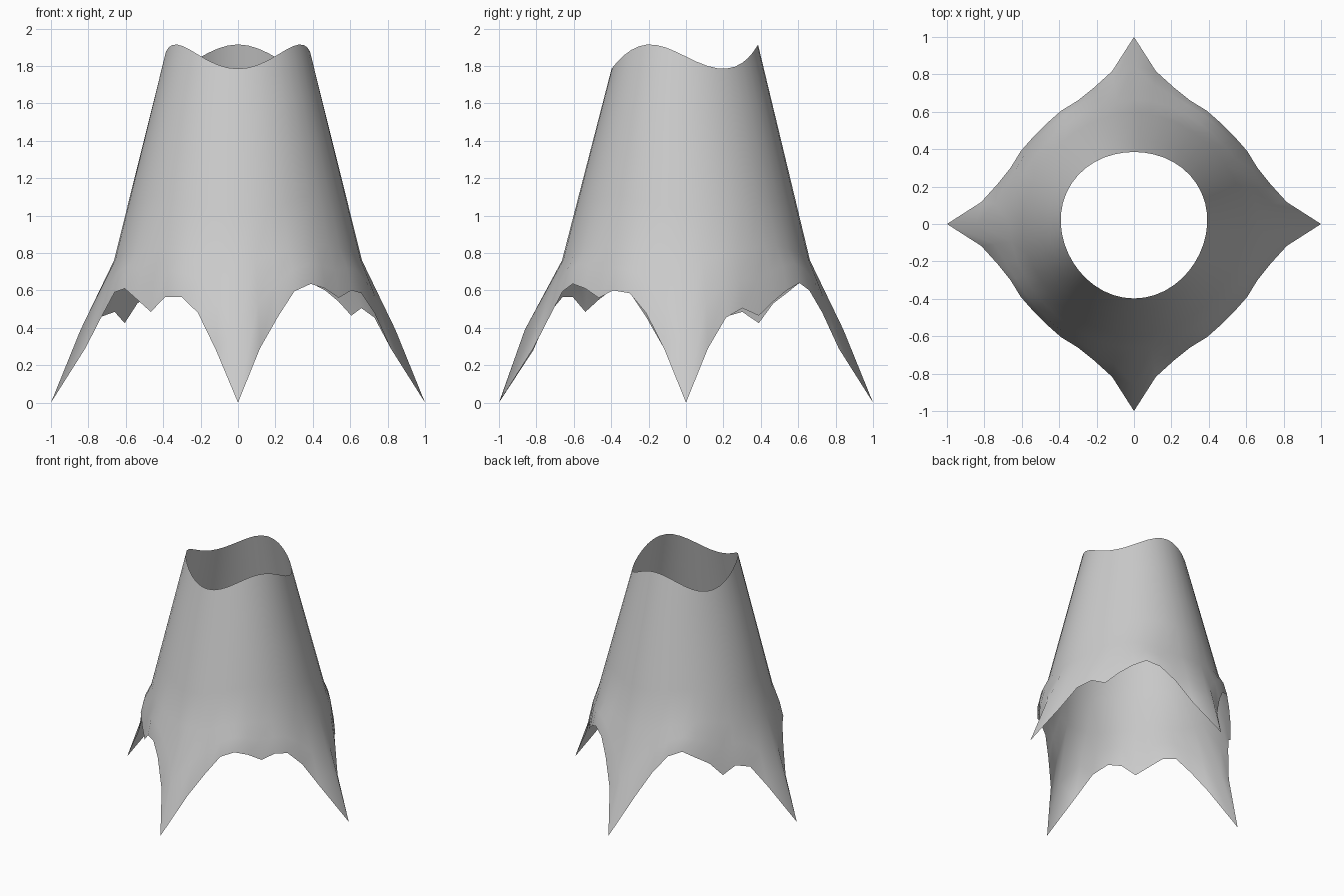
import bpy, bmesh, math

if "Cube" in bpy.data.objects:
    bpy.data.objects.remove(bpy.data.objects["Cube"])

SEG = 44  # eleven steps per quadrant

# hem radius from a spike to the middle of a quadrant (mirrored)
half = [1.0, 0.825, 0.76, 0.725, 0.72, 0.712]
hem_r = (half + half[:0:-1]) * 4
# ragged hem heights, counter-clockwise from the front spike
hem_z = [0, .29, .46, .595, .635, .61, .56, .60, .585, .48, .29,   # front right
         0, .29, .455, .505, .465, .54, .60, .64, .60, .48, .29,   # back right
         0, .29, .48, .60, .64, .585, .53, .425, .485, .46, .29,   # back left
         0, .29, .46, .59, .61, .55, .485, .565, .565, .48, .28]   # front left


def lerp(a, b, t):
    return a + (b - a) * t


def profile(i):
    """(radius, height) pairs of one strip, from rim to hem."""
    ang = 2 * math.pi * i / SEG
    rim_z = 1.85 - 0.065 * math.cos(3 * ang)       # three waves round the rim
    rim = (0.385 + 0.1 * (1.915 - rim_z), rim_z)
    diag = math.sin(2 * ang) ** 2
    kink = (0.663 - 0.022 * diag, 0.76 + 0.08 * diag)
    hem = (hem_r[i], hem_z[i])
    upper = [(lerp(rim[0], kink[0], k / 4), lerp(rim[1], kink[1], k / 4)) for k in range(5)]
    bulge = 0.03 if i == 0 else 0.01
    mid = (lerp(kink[0], hem[0], 0.5) + bulge, lerp(kink[1], hem[1], 0.5) + 0.01)
    return upper + [mid, hem]


# flared sleeve: one open sheet with a wavy rim and four pointed corners
bm = bmesh.new()
strips = []
for i in range(SEG):
    a = 2 * math.pi * i / SEG - math.pi / 2
    strips.append([bm.verts.new((r * math.cos(a), r * math.sin(a), z)) for r, z in profile(i)])
for i in range(SEG):
    p, q = strips[i], strips[(i + 1) % SEG]
    for k in range(len(p) - 1):
        bm.faces.new((p[k + 1], q[k + 1], q[k], p[k]))
for f in bm.faces:
    f.smooth = True
mesh = bpy.data.meshes.new("flared_sleeve")
bm.to_mesh(mesh)
bm.free()
obj = bpy.data.objects.new("flared_sleeve", mesh)
bpy.context.collection.objects.link(obj)
